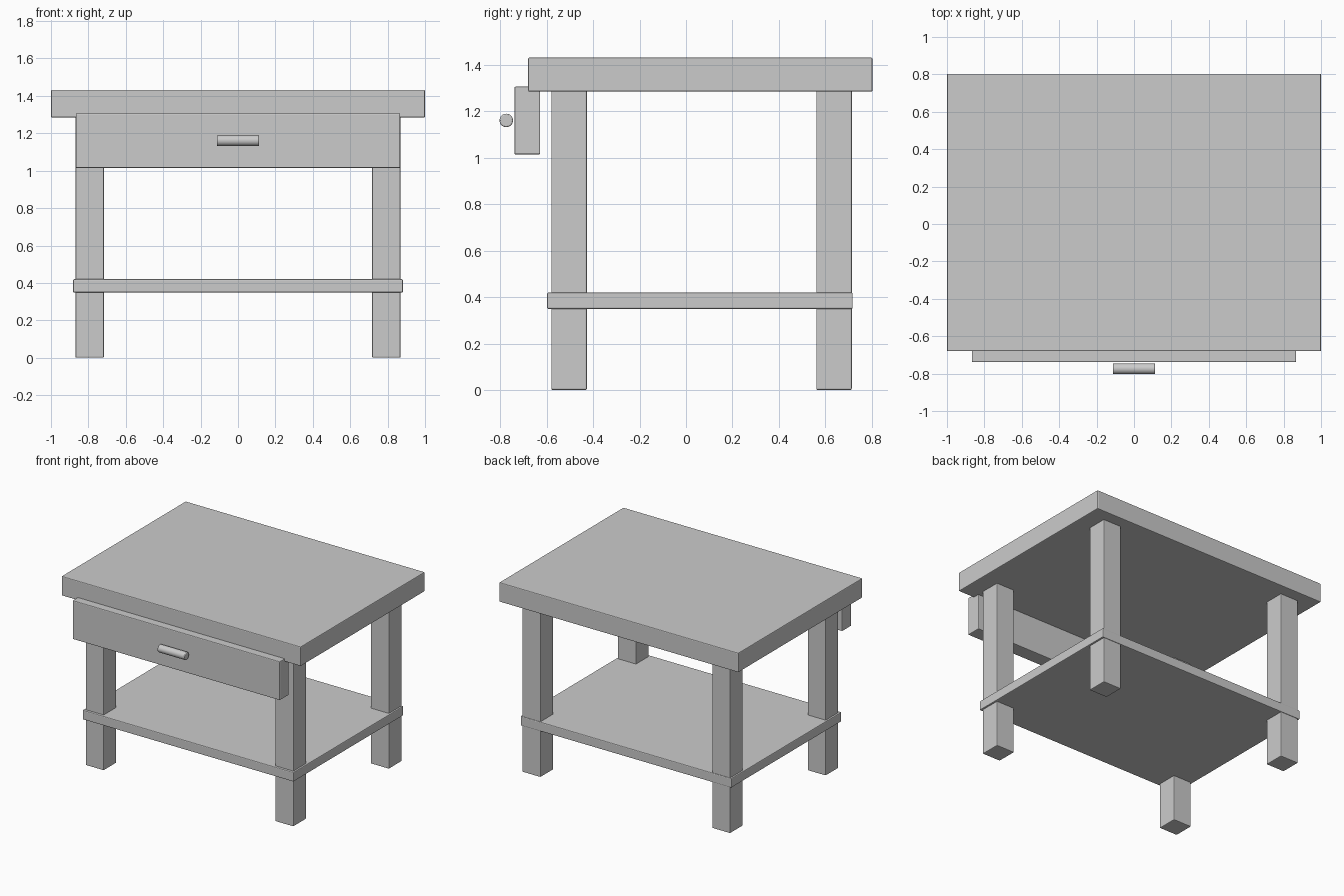
import bpy, math

if "Cube" in bpy.data.objects:
    bpy.data.objects.remove(bpy.data.objects["Cube"])


def soften(obj, width):
    mod = obj.modifiers.new("soft_edges", 'BEVEL')
    mod.width = width
    mod.segments = 2
    mod.limit_method = 'ANGLE'
    mod.angle_limit = math.radians(40)


def box(name, x, y, z, bevel=0.006):
    """Bevelled box from (min, max) pairs."""
    bpy.ops.mesh.primitive_cube_add(size=1, location=[sum(p) / 2 for p in (x, y, z)])
    obj = bpy.context.object
    obj.name = name
    obj.scale = [p[1] - p[0] for p in (x, y, z)]
    bpy.ops.object.transform_apply(location=False, rotation=False, scale=True)
    soften(obj, bevel)
    return obj


# Table top and lower shelf
box("table_top", (-1, 1), (-0.68, 0.803), (1.285, 1.432))
box("lower_shelf", (-0.882, 0.882), (-0.598, 0.718), (0.349, 0.42))

# Four legs
for row, y in (("front", (-0.58, -0.427)), ("back", (0.561, 0.714))):
    for side, x in (("left", (-0.869, -0.717)), ("right", (0.717, 0.869))):
        box(f"{row}_{side}_leg", x, y, (0, 1.30))

# Drawer front, tucked under the overhang
box("drawer_front", (-0.867, 0.867), (-0.739, -0.628), (1.014, 1.307))

# Round drawer handle
bpy.ops.mesh.primitive_cylinder_add(vertices=32, radius=0.029, depth=0.226,
                                    location=(0, -0.774, 1.161),
                                    rotation=(0, math.pi / 2, 0))
handle = bpy.context.object
handle.name = "drawer_handle"
soften(handle, 0.005)
bpy.ops.object.shade_smooth_by_angle(angle=math.radians(30))
